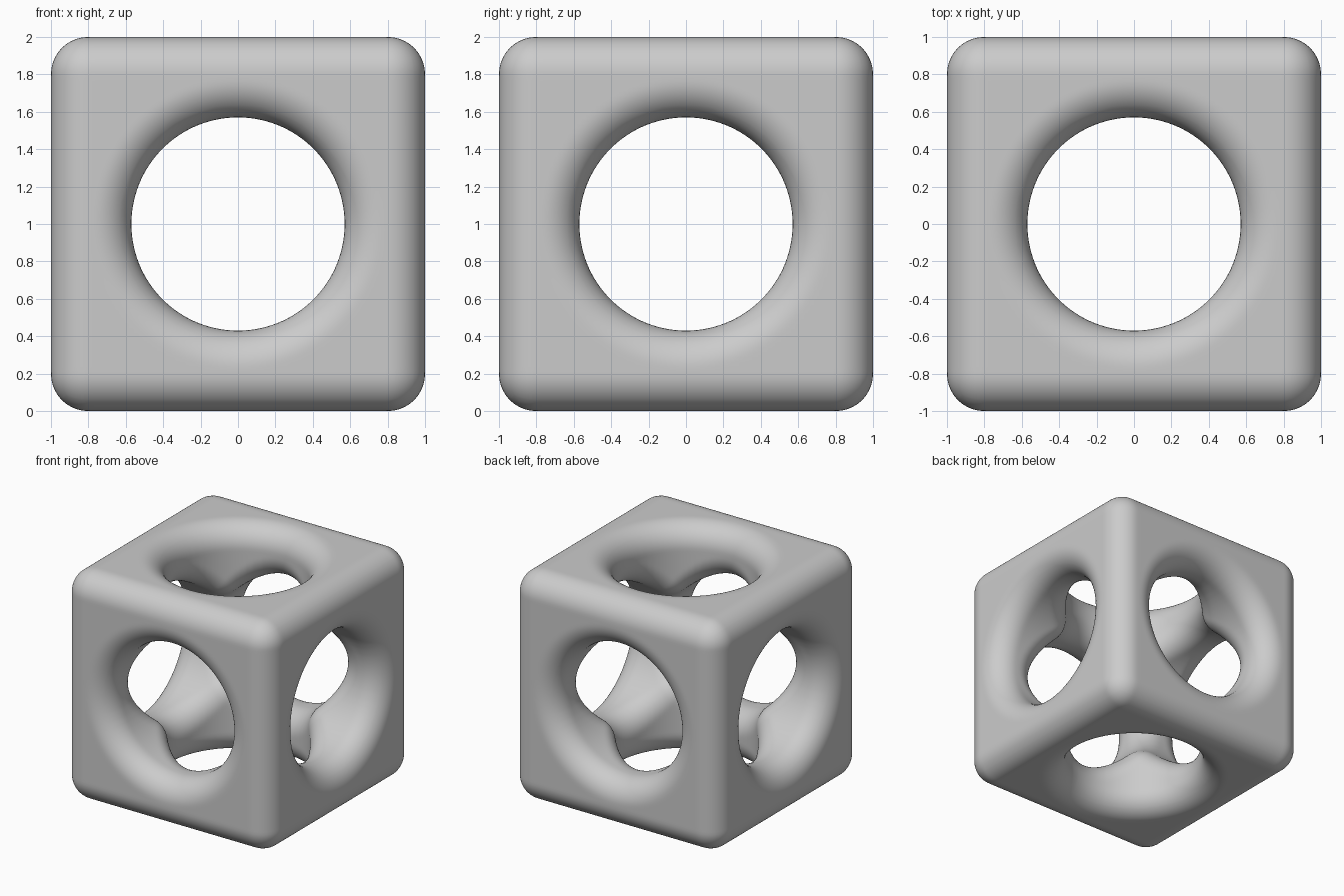
import bpy
from math import pi

CENTRE = (0, 0, 1)
HOLE = 0.57      # radius of the bores
ROUND = 0.2      # radius of every rounded edge

default = bpy.data.objects.get("Cube")
if default:
    bpy.data.objects.remove(default, do_unlink=True)


def apply_modifier(obj, name, kind, **settings):
    mod = obj.modifiers.new(name, kind)
    for key, value in settings.items():
        setattr(mod, key, value)
    bpy.ops.object.select_all(action="DESELECT")
    bpy.context.view_layer.objects.active = obj
    obj.select_set(True)
    bpy.ops.object.modifier_apply(modifier=mod.name)


def bored_cube(name, half, radius):
    """Cube with a round bore along each axis."""
    bpy.ops.mesh.primitive_cube_add(size=2 * half, location=CENTRE)
    cube = bpy.context.object
    cube.name = name
    for turn in ((0, 0, 0), (pi / 2, 0, 0), (0, pi / 2, 0)):
        bpy.ops.mesh.primitive_cylinder_add(
            vertices=384, radius=radius, depth=3, location=CENTRE, rotation=turn)
        cutter = bpy.context.object
        cutter.hide_render = True
        apply_modifier(cube, "bore", "BOOLEAN", operation="DIFFERENCE",
                       solver="EXACT", object=cutter)
        bpy.data.objects.remove(cutter, do_unlink=True)
    return cube


# Thin core that the rounded skin is offset from
core = bored_cube("rounding_core", 1 - ROUND, HOLE + ROUND)
core.hide_render = True

# Sharp frame, evenly remeshed, then rounded by offsetting it from the core
frame = bored_cube("rounded_cube_frame", 1, HOLE)
apply_modifier(frame, "even_mesh", "REMESH", mode="VOXEL", voxel_size=0.025)
apply_modifier(frame, "round_edges", "SHRINKWRAP", target=core, offset=ROUND,
               wrap_method="NEAREST_SURFACEPOINT", wrap_mode="OUTSIDE_SURFACE")
bpy.data.objects.remove(core, do_unlink=True)

bpy.ops.object.select_all(action="DESELECT")
frame.select_set(True)
bpy.context.view_layer.objects.active = frame
bpy.ops.object.shade_smooth()

# Plain grey material
grey = bpy.data.materials.new("light_grey")
grey.use_nodes = True
colour = (0.6, 0.6, 0.6, 1)
grey.diffuse_color = colour
grey.node_tree.nodes["Principled BSDF"].inputs["Base Color"].default_value = colour
frame.data.materials.clear()
frame.data.materials.append(grey)
